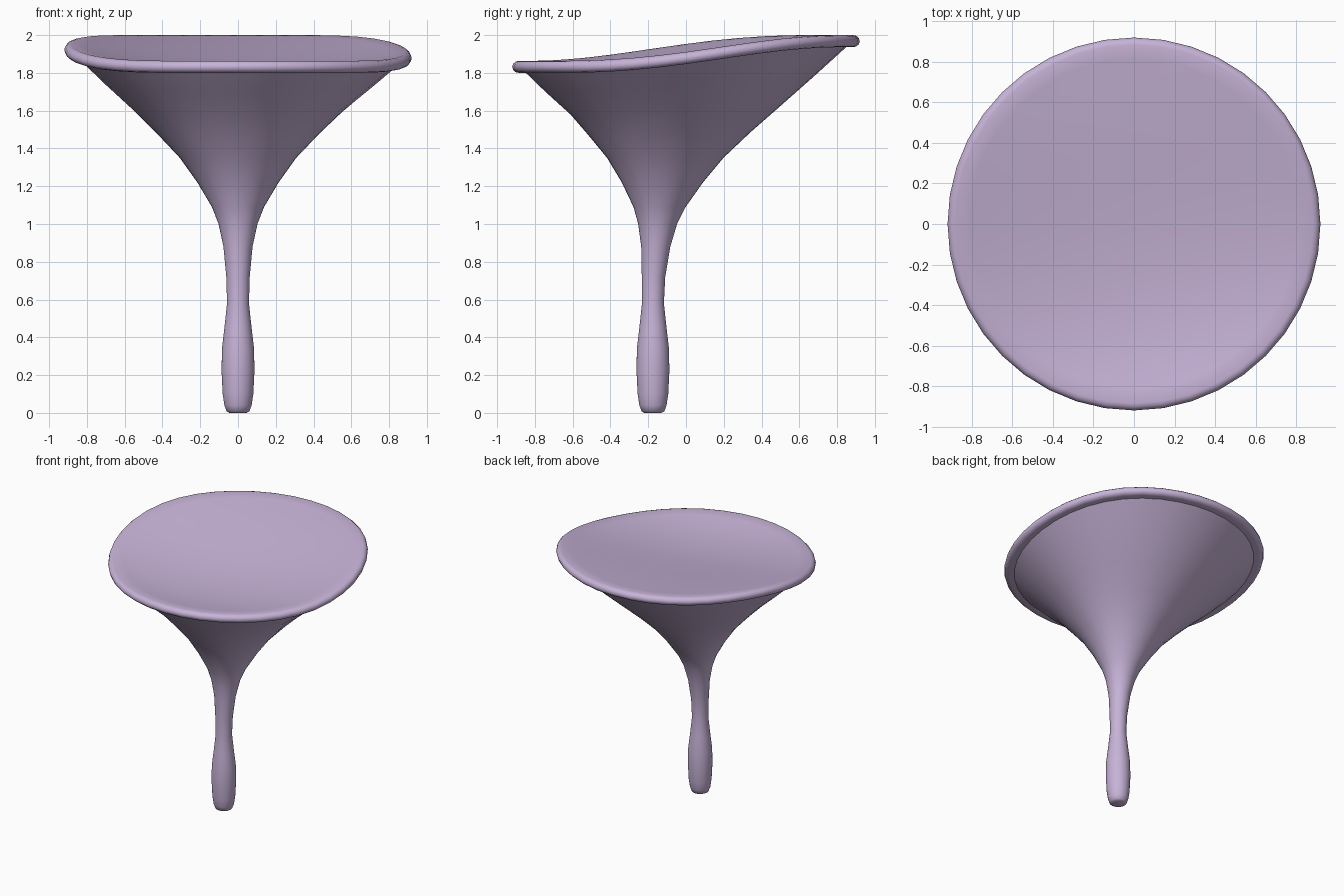
import bpy
import bmesh
from math import sin, cos, pi

SEGMENTS = 40

cube = bpy.data.objects.get("Cube")
if cube:
    bpy.data.objects.remove(cube, do_unlink=True)

# Single lilac plastic finish
lilac = bpy.data.materials.new("lilac")
lilac.use_nodes = True
colour = (0.57, 0.45, 0.68, 1)
lilac.diffuse_color = colour
lilac.node_tree.nodes["Principled BSDF"].inputs["Base Color"].default_value = colour


def wave(x, y):
    """S-shaped rise of the seat from its low front to its high back."""
    s = (y - 0.17 * x) / 0.75
    return 0.068 * sin(max(-1, min(1, s)) * pi / 2)


def loft(name, rings, cap_start=False, cap_end=False):
    """Join round rings given as (height, radius, centre y, share of wave)."""
    bm = bmesh.new()
    loops = []
    for z, r, cy, share in rings:
        loop = []
        for i in range(SEGMENTS):
            a = 2 * pi * i / SEGMENTS
            x, y = r * cos(a), cy + r * sin(a)
            loop.append(bm.verts.new((x, y, z + share * wave(x, y))))
        loops.append(loop)
    for low, high in zip(loops, loops[1:]):
        for i in range(SEGMENTS):
            j = (i + 1) % SEGMENTS
            bm.faces.new((low[i], low[j], high[j], high[i]))
    if cap_start:
        bm.faces.new(loops[0][::-1])
    if cap_end:
        bm.faces.new(loops[-1])
    mesh = bpy.data.meshes.new(name)
    bm.to_mesh(mesh)
    bm.free()
    mesh.materials.append(lilac)
    for face in mesh.polygons:
        face.use_smooth = True
    obj = bpy.data.objects.new(name, mesh)
    bpy.context.collection.objects.link(obj)
    return obj


# Pedestal: bulbed foot, thin neck and a funnel that drifts back to the seat
loft("pedestal", [
    (0, 0.045, -0.175, 0), (0.008, 0.06, -0.175, 0), (0.04, 0.072, -0.175, 0),
    (0.1, 0.081, -0.175, 0), (0.22, 0.087, -0.175, 0), (0.34, 0.085, -0.175, 0),
    (0.45, 0.072, -0.175, 0), (0.58, 0.058, -0.175, 0), (0.72, 0.062, -0.172, 0),
    (0.88, 0.077, -0.16, 0), (1.0, 0.103, -0.15, 0), (1.09, 0.138, -0.14, 0),
    (1.22, 0.215, -0.125, 0), (1.35, 0.308, -0.11, 0), (1.48, 0.43, -0.09, 0.1),
    (1.6, 0.552, -0.06, 0.3), (1.74, 0.71, -0.03, 0.65), (1.87, 0.85, 0, 1),
], cap_start=True)

# Seat: rounded lip followed by a shallow dish
rim = 1.9
lip = [(rim - 0.03, 0.8, 0, 1)]
for k in range(7):
    a = -pi / 2 + pi * k / 6
    lip.append((rim + 0.032 * sin(a), 0.885 + 0.035 * cos(a), 0, 1))
depth = 0.07
dish = []
for k in range(1, 13):
    t = 1 - k / 12.2
    dish.append((rim + 0.032 - depth * (1 - t * t), 0.885 * t, 0, 1))
loft("seat", lip + dish, cap_end=True)
